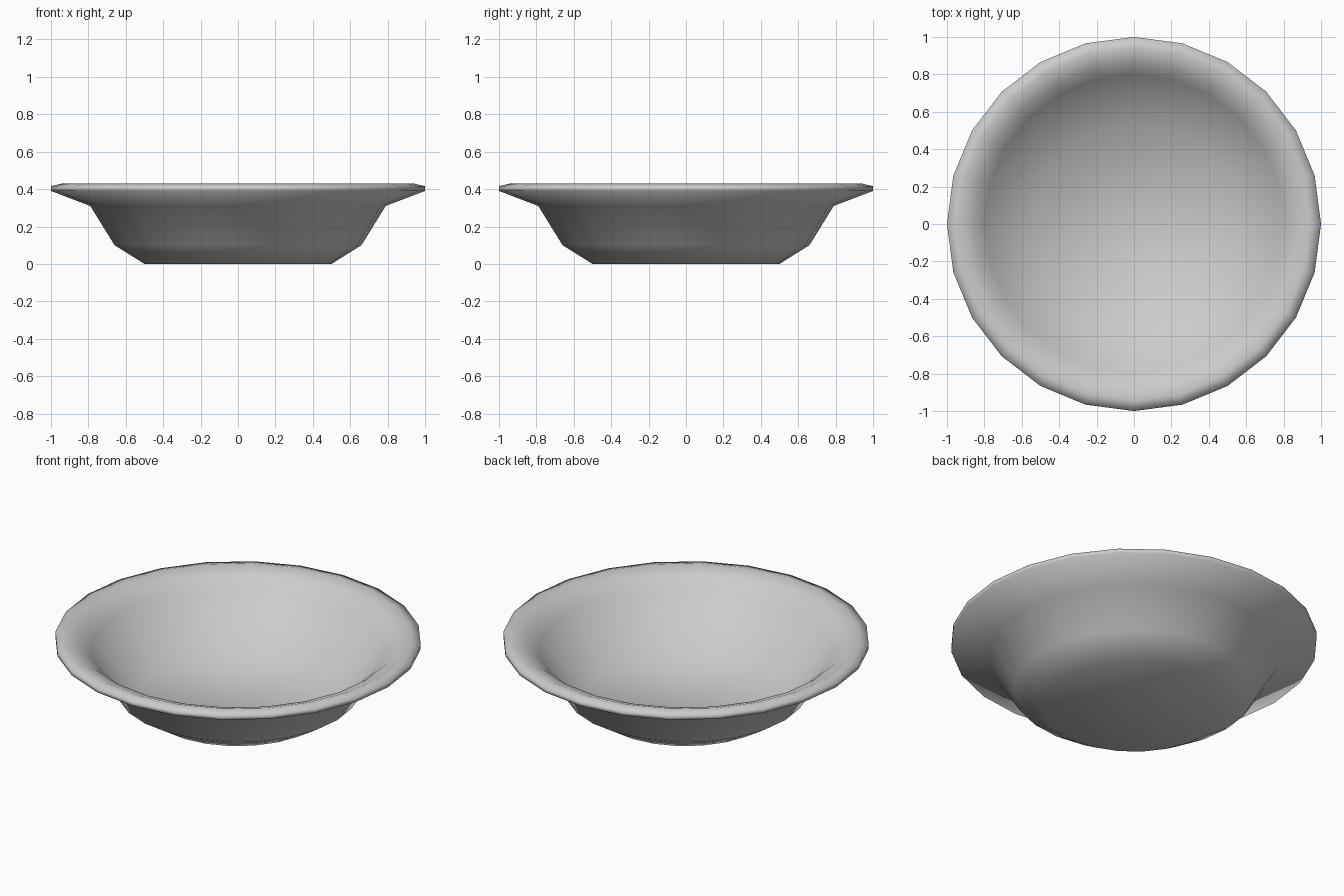
import bpy, bmesh
from math import sin, cos, pi

if "Cube" in bpy.data.objects:
    bpy.data.objects.remove(bpy.data.objects["Cube"])

SIDES = 24
# radius, height: from outer foot, up over the rim, down to the inner floor
profile = [(0.50, 0.0), (0.66, 0.10), (0.79, 0.31), (1.0, 0.39), (1.0, 0.415),
           (0.94, 0.43), (0.86, 0.40), (0.80, 0.35), (0.54, 0.07)]

# bowl: revolved profile with closed base and floor
bm = bmesh.new()
rings = [[bm.verts.new((r * cos(2 * pi * i / SIDES), r * sin(2 * pi * i / SIDES), z))
          for i in range(SIDES)] for r, z in profile]
for a, b in zip(rings, rings[1:]):
    for i in range(SIDES):
        j = (i + 1) % SIDES
        bm.faces.new((a[i], a[j], b[j], b[i]))
bm.faces.new(rings[0][::-1])
bm.faces.new(rings[-1])
bmesh.ops.recalc_face_normals(bm, faces=bm.faces)
mesh = bpy.data.meshes.new("bowl")
bm.to_mesh(mesh)
bm.free()
bowl = bpy.data.objects.new("bowl", mesh)
bpy.context.collection.objects.link(bowl)
for p in mesh.polygons:
    p.use_smooth = True
